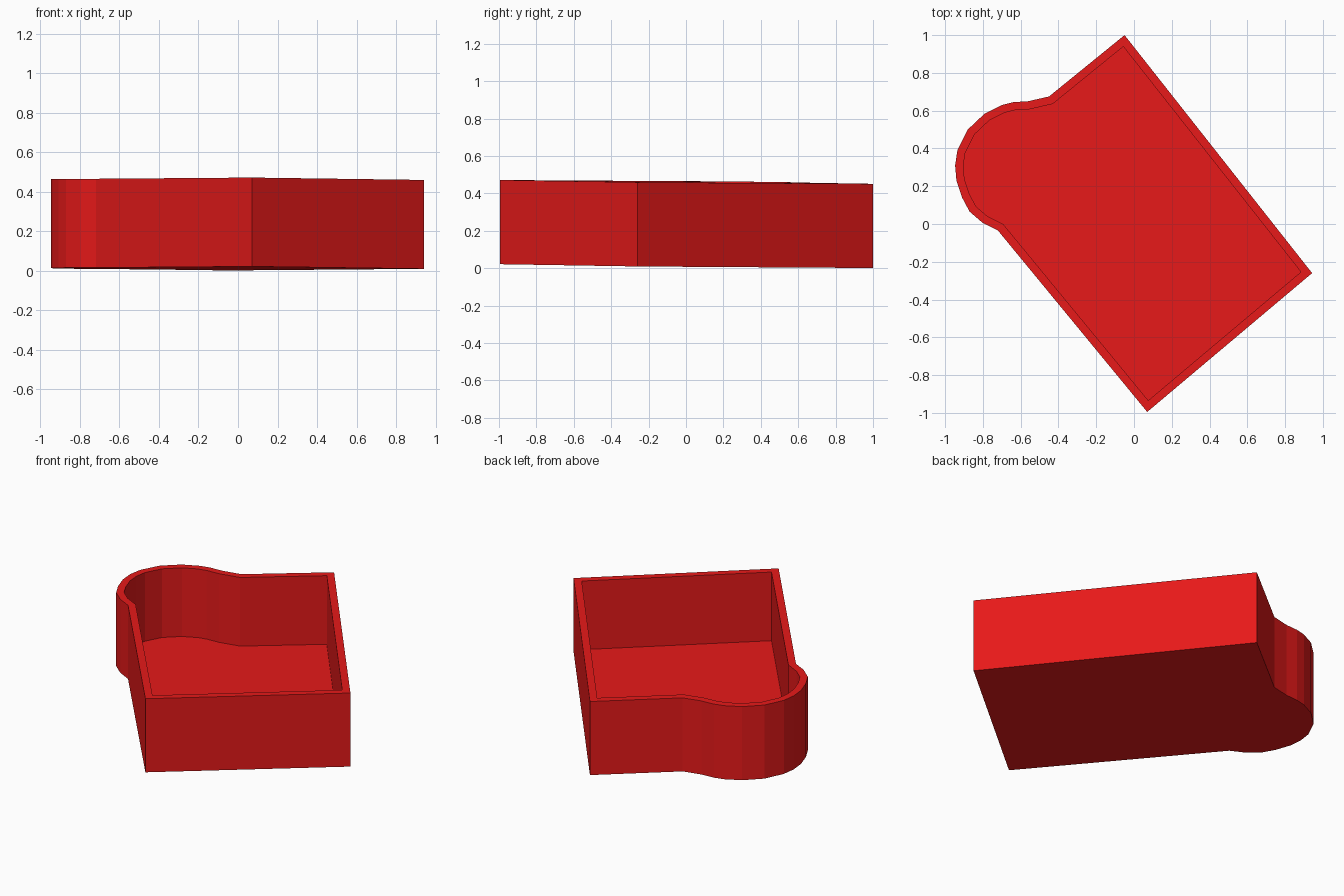
import bpy
import bmesh
from mathutils import Vector

if "Cube" in bpy.data.objects:
    bpy.data.objects.remove(bpy.data.objects["Cube"])

WALL, HEIGHT, FLOOR = 0.043, 0.45, 0.03

# Footprint, counter-clockwise: straight sides plus a rounded bay
outline = [Vector(p) for p in (
    (-0.05, 1.0), (-0.45, 0.675), (-0.56, 0.65), (-0.64, 0.645), (-0.70, 0.63),
    (-0.79, 0.585), (-0.88, 0.50), (-0.935, 0.39), (-0.947, 0.31), (-0.94, 0.23),
    (-0.91, 0.14), (-0.87, 0.065), (-0.80, 0.005), (-0.72, -0.035),
    (0.07, -0.995), (0.943, -0.26))]


def inset(points, d):
    """Mitred inward offset of a counter-clockwise outline."""
    result = []
    for i, p in enumerate(points):
        a = (p - points[i - 1]).normalized()
        b = (points[(i + 1) % len(points)] - p).normalized()
        na, nb = Vector((-a.y, a.x)), Vector((-b.y, b.x))
        result.append(p + (na + nb) * d / (1 + na.dot(nb)))
    return result


def ring(bm, points, z):
    # The whole tray leans very slightly
    return [bm.verts.new((p.x, p.y, z + 0.011 - 0.0105 * p.y - 0.005 * p.x))
            for p in points]


def bridge(bm, low, high):
    n = len(low)
    for i in range(n):
        j = (i + 1) % n
        bm.faces.new((low[i], low[j], high[j], high[i]))


# Open tray: underside, outer wall, flat rim, inner wall, floor
bm = bmesh.new()
inner = inset(outline, WALL)
rings = [ring(bm, outline, 0), ring(bm, outline, HEIGHT),
         ring(bm, inner, HEIGHT), ring(bm, inner, FLOOR)]
for low, high in zip(rings, rings[1:]):
    bridge(bm, low, high)
bm.faces.new(rings[0][::-1])
bm.faces.new(rings[-1])
bmesh.ops.recalc_face_normals(bm, faces=bm.faces)

mesh = bpy.data.meshes.new("tray")
bm.to_mesh(mesh)
bm.free()
tray = bpy.data.objects.new("tray", mesh)
bpy.context.collection.objects.link(tray)

# Red finish
red = bpy.data.materials.new("red")
red.diffuse_color = (0.8, 0.01, 0.01, 1)
red.use_nodes = True
red.node_tree.nodes["Principled BSDF"].inputs["Base Color"].default_value = red.diffuse_color
mesh.materials.append(red)
